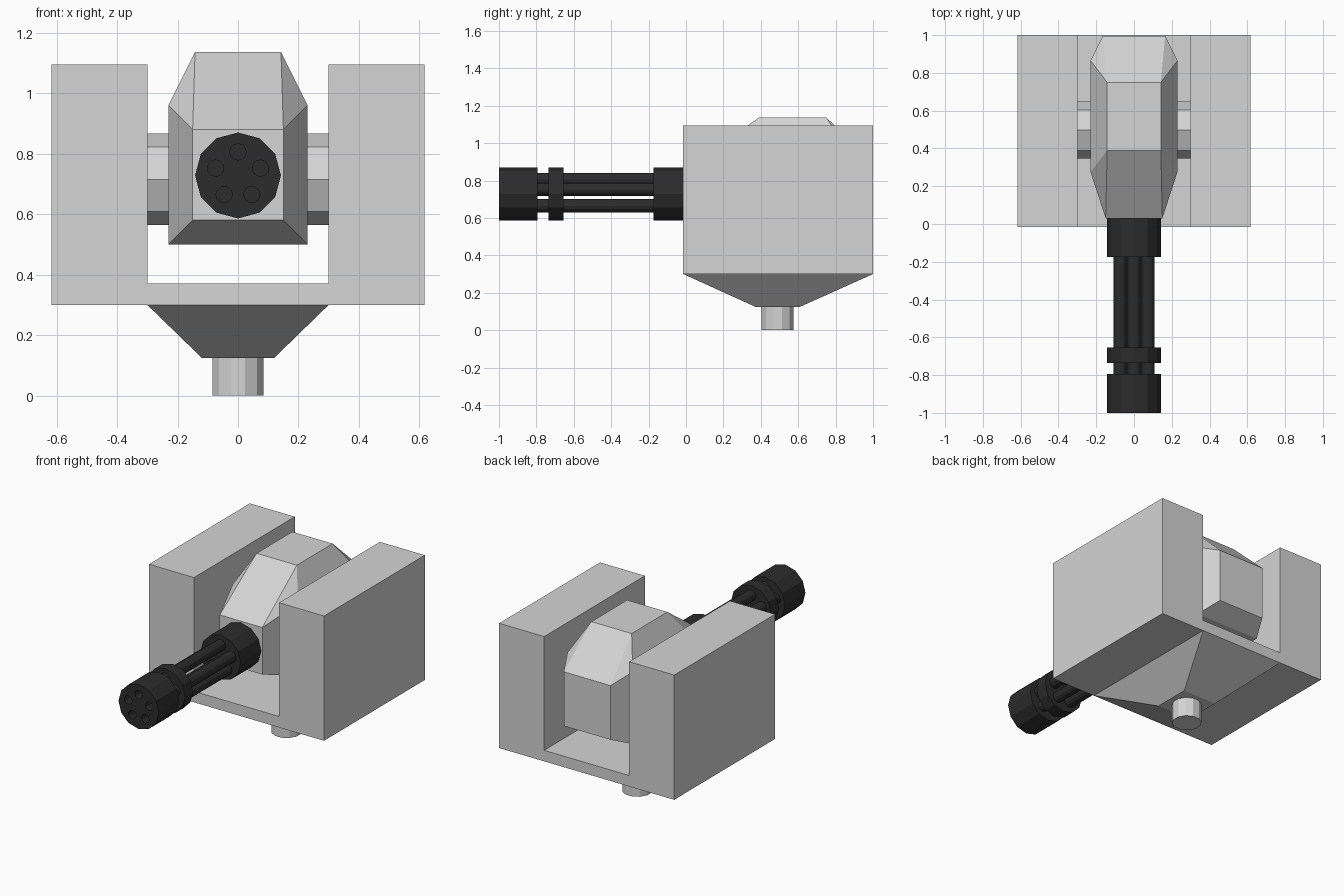
import bpy, bmesh, math
from mathutils import Matrix

if "Cube" in bpy.data.objects:
    bpy.data.objects.remove(bpy.data.objects["Cube"])


def material(name, v):
    m = bpy.data.materials.new(name)
    m.diffuse_color = (v, v, v, 1)
    m.use_nodes = True
    m.node_tree.nodes["Principled BSDF"].inputs["Base Color"].default_value = m.diffuse_color
    return m


GREY = material("light_grey", 0.66)
DARK = material("gun_black", 0.025)


def finish(name, bm, mat):
    bmesh.ops.recalc_face_normals(bm, faces=bm.faces[:])
    me = bpy.data.meshes.new(name)
    bm.to_mesh(me)
    bm.free()
    me.materials.append(mat)
    ob = bpy.data.objects.new(name, me)
    bpy.context.collection.objects.link(ob)
    return ob


def hull(name, pts, mat=GREY):
    """Convex solid around mirrored (+x) points."""
    bm = bmesh.new()
    for x, y, z in pts:
        bm.verts.new((x, y, z))
        bm.verts.new((-x, y, z))
    bmesh.ops.convex_hull(bm, input=bm.verts[:])
    bmesh.ops.dissolve_limit(bm, angle_limit=0.01, verts=bm.verts[:], edges=bm.edges[:])
    return finish(name, bm, mat)


def cyl(name, r, a, b, axis, c, sides, mat, turn=0):
    """Cylinder from a to b along an axis; c is its centre in the other two axes."""
    bm = bmesh.new()
    bmesh.ops.create_cone(bm, cap_ends=True, segments=sides, radius1=r, radius2=r, depth=b - a)
    m = (a + b) / 2
    rot, pos = {
        "X": (Matrix.Rotation(math.pi / 2, 4, "Y"), (m, c[0], c[1])),
        "Y": (Matrix.Rotation(math.pi / 2, 4, "X"), (c[0], m, c[1])),
        "Z": (Matrix.Identity(4), (c[0], c[1], m)),
    }[axis]
    bm.transform(Matrix.Translation(pos) @ rot @ Matrix.Rotation(turn, 4, "Z"))
    return finish(name, bm, mat)


# U-shaped bracket: front profile extruded backwards
bm = bmesh.new()
half = [(0.30, 0.37), (0.30, 1.095), (0.617, 1.095), (0.617, 0.30)]
profile = half + [(-x, z) for x, z in reversed(half)]
f = bm.faces.new([bm.verts.new((x, -0.015, z)) for x, z in profile])
ext = bmesh.ops.extrude_face_region(bm, geom=[f])
bmesh.ops.translate(bm, vec=(0, 1.015, 0),
                    verts=[v for v in ext["geom"] if isinstance(v, bmesh.types.BMVert)])
finish("bracket", bm, GREY)

# Tapered base and swivel post
hull("tapered_base", [(0.30, -0.015, 0.30), (0.30, 1.0, 0.30), (0.12, 0.37, 0.125), (0.12, 0.61, 0.125)])
cyl("swivel_post", 0.088, 0, 0.125, "Z", (0, 0.49), 12, GREY, math.radians(15))

# Gun housing: box with tapered nose, tail and top
hull("gun_housing", [
    (0.15, 0.03, 0.58), (0.15, 0.03, 0.88),
    (0.23, 0.275, 0.50), (0.23, 0.275, 0.96),
    (0.142, 0.39, 1.137), (0.142, 0.75, 1.137),
    (0.23, 0.865, 0.50), (0.23, 0.865, 0.96),
    (0.165, 0.995, 0.56), (0.165, 0.995, 0.905)])

# Pivot axles on both sides
for s, side in ((-1, "left"), (1, "right")):
    a, b = sorted((s * 0.225, s * 0.305))
    cyl(side + "_axle", 0.151, a, b, "X", (0.497, 0.715), 8, GREY)

# Rotary gun: muzzle, clamp ring, rear hub
CZ = 0.728
muzzle = cyl("muzzle", 0.142, -1.0, -0.795, "Y", (0, CZ), 12, DARK)
cyl("clamp_ring", 0.142, -0.735, -0.655, "Y", (0, CZ), 12, DARK)
cyl("rear_hub", 0.142, -0.175, 0.035, "Y", (0, CZ), 12, DARK)

# Five barrels, each with a bore drilled in the muzzle
for i in range(5):
    t = math.radians(90 + 72 * i)
    c = (0.078 * math.cos(t), CZ + 0.078 * math.sin(t))
    cyl(f"barrel_{i + 1}", 0.035, -0.80, -0.17, "Y", c, 12, DARK)
    bore = cyl(f"bore_cutter_{i + 1}", 0.027, -1.1, -0.92, "Y", c, 12, DARK)
    bore.hide_render = True
    bore.hide_viewport = True
    mod = muzzle.modifiers.new("bore", "BOOLEAN")
    mod.operation = "DIFFERENCE"
    mod.solver = "EXACT"
    mod.object = bore
